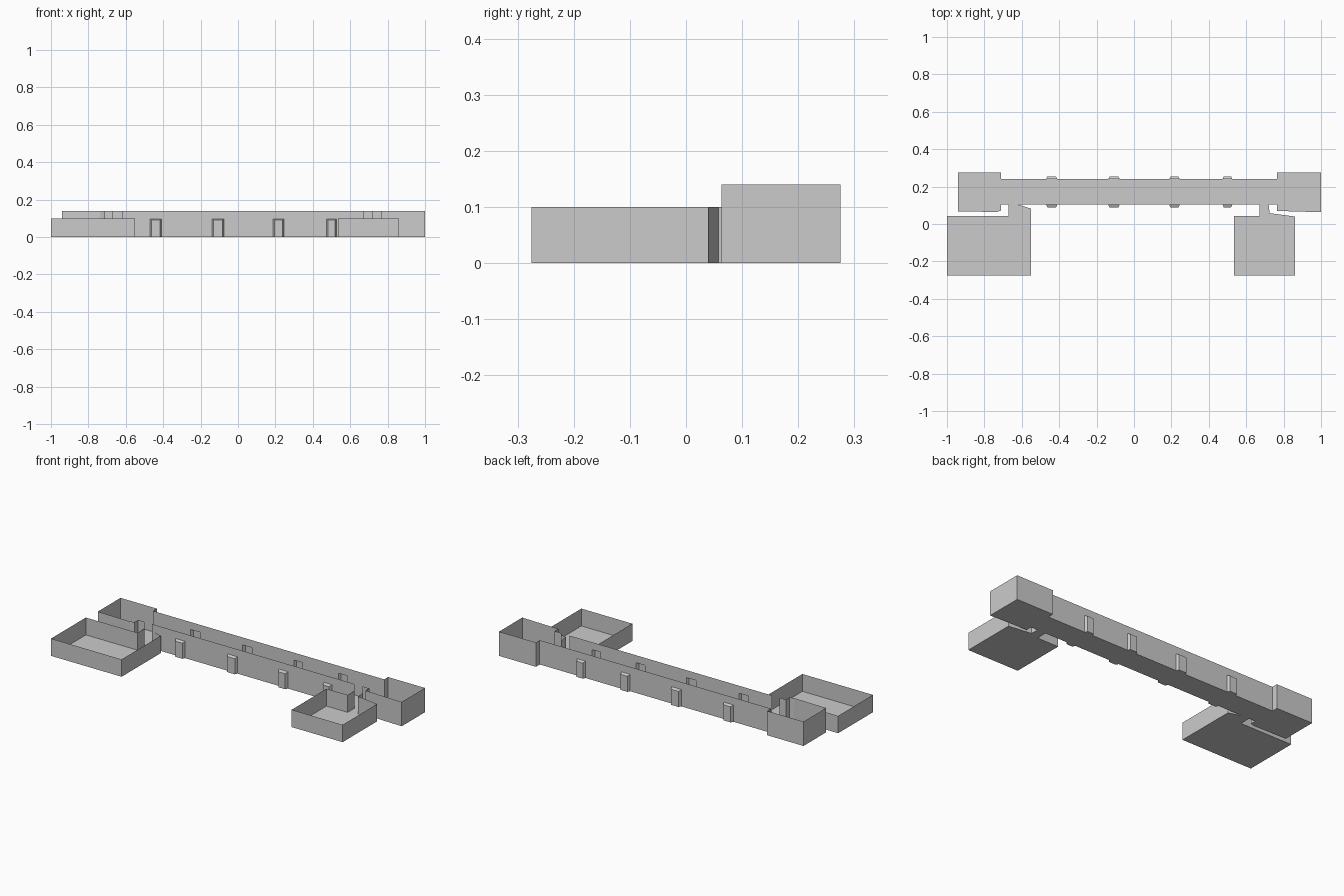
import bpy, bmesh

if "Cube" in bpy.data.objects:
    bpy.data.objects.remove(bpy.data.objects["Cube"])

DOORS = [(-0.47, -0.41), (-0.138, -0.076), (0.188, 0.245), (0.473, 0.526)]
DOOR_H, DOOR_D, TAPER = 0.097, 0.015, 0.007
HALL_H, ROOM_H = 0.14, 0.10


def face(bm, pts):
    bm.faces.new([bm.verts.new(p) for p in pts])


def quad_wall(bm, a, b, z0, z1):
    face(bm, [(*a, z0), (*b, z0), (*b, z1), (*a, z1)])


def finish(bm, name):
    bmesh.ops.remove_doubles(bm, verts=bm.verts, dist=1e-5)
    mesh = bpy.data.meshes.new(name)
    bm.to_mesh(mesh)
    bm.free()
    obj = bpy.data.objects.new(name, mesh)
    bpy.context.collection.objects.link(obj)
    return obj


def shell(name, outline, height, gaps=()):
    """Open-topped room: floor plus upright walls, skipping the gap edges."""
    bm = bmesh.new()
    face(bm, [(*p, 0) for p in outline])
    for i, a in enumerate(outline):
        if i not in gaps:
            quad_wall(bm, a, outline[(i + 1) % len(outline)], 0, height)
    return finish(bm, name)


def long_wall(name, x0, x1, y, openings):
    """Corridor side wall with door holes and full-height openings."""
    bm = bmesh.new()
    x = x0
    for a, b, top in sorted(openings):
        quad_wall(bm, (x, y), (a, y), 0, HALL_H)
        if top < HALL_H:
            quad_wall(bm, (a, y), (b, y), top, HALL_H)
        x = b
    quad_wall(bm, (x, y), (x1, y), 0, HALL_H)
    return finish(bm, name)


def door_niche(name, a, b, y, side):
    """Shallow tapered recess pushed outwards from the corridor wall."""
    bm = bmesh.new()
    ye = y + side * DOOR_D
    rim = [(a, y, 0), (b, y, 0), (b, y, DOOR_H), (a, y, DOOR_H)]
    ia, ib, it = a + TAPER, b - TAPER, DOOR_H - TAPER
    end = [(ia, ye, 0), (ib, ye, 0), (ib, ye, it), (ia, ye, it)]
    face(bm, end)
    for i in range(4):
        j = (i + 1) % 4
        face(bm, [rim[i], rim[j], end[j], end[i]])
    return finish(bm, name)


# End rooms, open towards the corridor
YF, YB = 0.104, 0.24
shell("left_end_room", [(-0.71, YB), (-0.71, 0.275), (-0.942, 0.275), (-0.942, 0.068),
                        (-0.735, 0.064), (-0.71, 0.072), (-0.71, YF)], HALL_H, gaps=(6,))
shell("right_end_room", [(0.765, YF), (0.765, 0.07), (1.0, 0.063), (1.0, 0.275),
                         (0.765, 0.275), (0.765, YB)], HALL_H, gaps=(5,))

# Corridor floor and two long walls with door holes
shell("corridor_floor", [(-0.71, YF), (0.765, YF), (0.765, YB), (-0.71, YB)], 0, gaps=range(4))
holes = [(a, b, DOOR_H) for a, b in DOORS]
long_wall("corridor_back_wall", -0.71, 0.765, YB, holes)
passages = [(-0.67, -0.62, HALL_H), (0.67, 0.72, HALL_H)]
long_wall("corridor_front_wall", -0.71, 0.765, YF, holes + passages)

# Door recesses on both sides
for i, (a, b) in enumerate(DOORS):
    door_niche(f"back_door_{i + 1}", a, b, YB, 1)
    door_niche(f"front_door_{i + 1}", a, b, YF, -1)

# Lower front rooms with their short linking passages
shell("left_front_room", [(-1.0, 0.042), (-1.0, -0.275), (-0.55, -0.275), (-0.55, 0.082),
                          (-0.62, YF), (-0.67, YF), (-0.67, 0.042)], ROOM_H, gaps=(4,))
shell("right_front_room", [(0.535, 0.042), (0.535, -0.275), (0.86, -0.275), (0.86, 0.04),
                           (0.725, 0.058), (0.72, YF), (0.67, YF), (0.67, 0.042)],
      ROOM_H, gaps=(5,))
